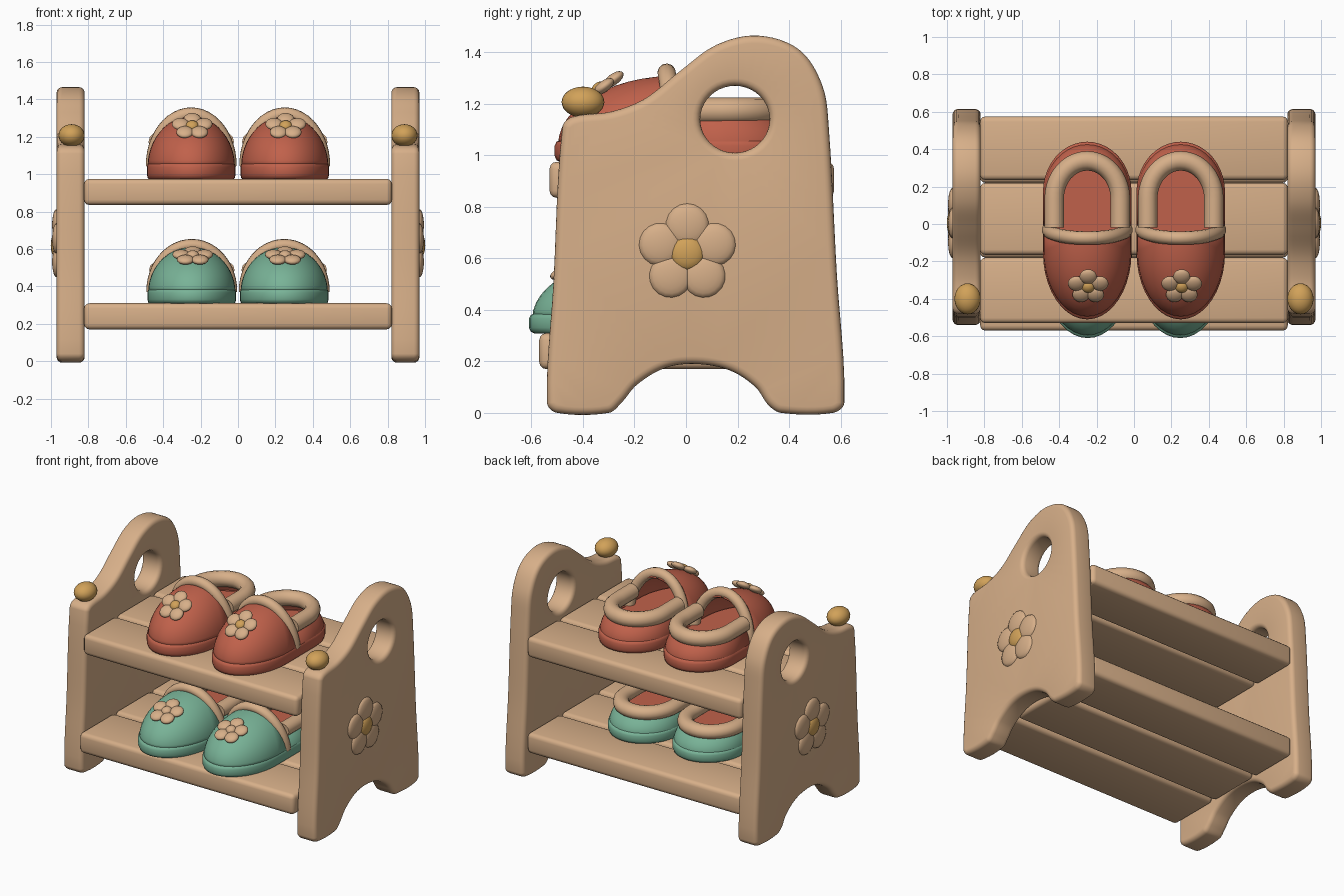
import bpy, bmesh
from math import sin, cos, pi, radians
from mathutils import Matrix, Vector

cube = bpy.data.objects.get("Cube")
if cube:
    bpy.data.objects.remove(cube, do_unlink=True)


def material(name, rgb):
    m = bpy.data.materials.new(name)
    m.use_nodes = True
    m.diffuse_color = (*rgb, 1)
    m.node_tree.nodes["Principled BSDF"].inputs["Base Color"].default_value = (*rgb, 1)
    return m


WOOD = material("light wood", (0.68, 0.43, 0.25))
RED = material("brick red", (0.53, 0.12, 0.07))
TEAL = material("soft teal", (0.19, 0.45, 0.31))
GOLD = material("gold", (0.64, 0.36, 0.10))


def finish(bm, name, mat, loc=(0, 0, 0), scale=(1, 1, 1)):
    bmesh.ops.recalc_face_normals(bm, faces=bm.faces)
    me = bpy.data.meshes.new(name)
    bm.to_mesh(me)
    bm.free()
    me.materials.append(mat)
    ob = bpy.data.objects.new(name, me)
    ob.location, ob.scale = loc, scale
    bpy.context.collection.objects.link(ob)
    bpy.ops.object.select_all(action='DESELECT')
    ob.select_set(True)
    bpy.context.view_layer.objects.active = ob
    bpy.ops.object.shade_smooth_by_angle(angle=radians(50))
    return ob


def skin(bm, rings, closed=True):
    """Join rings of equal point count with quads."""
    rows = [[bm.verts.new(p) for p in r] for r in rings]
    n = len(rows[0])
    for a, b in zip(rows, rows[1:]):
        for i in range(n if closed else n - 1):
            j = (i + 1) % n
            bm.faces.new((a[i], a[j], b[j], b[i]))
    return rows


def tube(name, pts, radius, mat, loc, scale):
    cu = bpy.data.curves.new(name, 'CURVE')
    cu.dimensions = '3D'
    cu.bevel_depth, cu.bevel_resolution, cu.use_fill_caps = radius, 4, True
    sp = cu.splines.new('POLY')
    sp.points.add(len(pts) - 1)
    for p, co in zip(sp.points, pts):
        p.co = (*co, 1)
    sp.use_smooth = True
    cu.materials.append(mat)
    ob = bpy.data.objects.new(name, cu)
    ob.location, ob.scale = loc, scale
    bpy.context.collection.objects.link(ob)


def ball(name, mat, centre, radii):
    bm = bmesh.new()
    bmesh.ops.create_uvsphere(bm, u_segments=24, v_segments=14, radius=1,
                              matrix=Matrix.Diagonal((*radii, 1)))
    return finish(bm, name, mat, centre)


def flower(name, frame, ring, petal, thick, middle, middle_mat):
    """Five petals round a button; frame carries local z to the facing direction."""
    bm = bmesh.new()
    for k in range(5):
        m = (frame @ Matrix.Rotation(k * 2 * pi / 5, 4, 'Z') @ Matrix.Translation((0, ring, 0))
             @ Matrix.Diagonal((petal, petal, thick, 1)))
        bmesh.ops.create_uvsphere(bm, u_segments=18, v_segments=10, radius=1, matrix=m)
    finish(bm, name + "_petals", WOOD)
    bm = bmesh.new()
    m = frame @ Matrix.Translation((0, 0, thick * 0.2)) @ Matrix.Diagonal((middle, middle, thick * 1.1, 1))
    bmesh.ops.create_uvsphere(bm, u_segments=18, v_segments=10, radius=1, matrix=m)
    finish(bm, name + "_button", middle_mat)


# Side panels: rounded plate with foot arch and hand hole
PROFILE = [(-.54, .04), (-.50, 0), (-.30, 0), (-.25, .04), (-.19, .11), (-.08, .175), (.04, .19),
           (.17, .165), (.27, .10), (.32, .03), (.37, 0), (.57, 0), (.615, .04), (.585, .55),
           (.555, 1.1), (.53, 1.27), (.44, 1.41), (.28, 1.465), (.12, 1.43), (-.02, 1.33),
           (-.16, 1.22), (-.29, 1.17), (-.44, 1.15), (-.48, 1.11), (-.515, .5)]


def smooth_loop(points, steps=6):
    p = [Vector(q) for q in points]
    n = len(p)
    tan = [(p[(i + 1) % n] - p[i - 1]).normalized() for i in range(n)]
    out = []
    for i in range(n):
        a, b = p[i], p[(i + 1) % n]
        ta, tb = tan[i] * (b - a).length, tan[(i + 1) % n] * (b - a).length
        for s in range(steps):
            t = s / steps
            out.append(a * (2*t**3 - 3*t**2 + 1) + ta * (t**3 - 2*t**2 + t)
                       + b * (3*t**2 - 2*t**3) + tb * (t**3 - t**2))
    return out


def inset(loop, d):
    n = len(loop)
    out = []
    for i, q in enumerate(loop):
        t = (loop[(i + 1) % n] - loop[i - 1]).normalized()
        out.append(q + Vector((-t.y, t.x)) * d)
    return out


def panel(name, x, half, r):
    outer = smooth_loop(PROFILE)
    hole = [Vector((.19 + .135 * cos(a), 1.14 - .13 * sin(a)))
            for a in [2 * pi * k / 40 for k in range(40)]]
    turns = [k * pi / 8 for k in range(5)]
    section = [(r * (1 - sin(t)), -half + r * (1 - cos(t))) for t in turns]
    section += [(d, -h) for d, h in reversed(section)]
    bm = bmesh.new()
    ends = ([], [])
    for loop in (outer, hole):
        rows = skin(bm, [[(x + h, q.x, q.y) for q in inset(loop, d)] for d, h in section])
        for edges, row in zip(ends, (rows[0], rows[-1])):
            edges += [bm.edges.get((row[i - 1], row[i])) for i in range(len(row))]
    for edges in ends:
        bmesh.ops.triangle_fill(bm, use_beauty=True, use_dissolve=False, edges=edges)
    finish(bm, name, WOOD)


for side, tag in ((1, "left"), (-1, "right")):
    panel(tag + "_side_panel", side * .895, .075, .03)
    ball(tag + "_knob", GOLD, (side * .89, -.4, 1.207), (.07, .083, .06))
    frame = (Matrix.Translation((side * .97, .005, .62)) @ Matrix.Rotation(side * pi / 2, 4, 'Z')
             @ Matrix.Rotation(pi / 2, 4, 'X'))
    flower(tag + "_panel_flower", frame, .11, .083, .024, .066, GOLD)

# Shelf slats
SHELVES = {"upper": (.905, [(-.53, -.18), (-.165, .22), (.235, .575)]),
           "lower": (.24, [(-.57, -.20), (-.18, .20), (.22, .575)])}
for shelf, (z, spans) in SHELVES.items():
    for place, (y0, y1) in zip(("front", "middle", "back"), spans):
        bm = bmesh.new()
        bmesh.ops.create_cube(bm, size=1, matrix=Matrix.Diagonal((1.645, y1 - y0, .14, 1)))
        bmesh.ops.bevel(bm, geom=bm.edges[:], offset=.028, segments=3, profile=.5, affect='EDGES')
        finish(bm, f"{shelf}_{place}_slat", WOOD, (0, (y0 + y1) / 2, z))

# Slippers
WAIST = -.04


def half_outline(side, hw=.237):
    cy, ry = (-.15, .36) if side < 0 else (.17, .27)
    arc = [pi * k / 20 for k in range(21)]
    return ([(hw, WAIST)] + [(hw * cos(a), cy + side * ry * sin(a)) for a in arc]
            + [(-hw, WAIST)])


def ring(points, s, z):
    return [(x * s, WAIST + (y - WAIST) * s, z) for x, y in points]


TOE, HEEL = half_outline(-1), half_outline(1)
FULL = TOE + HEEL[-2:0:-1]


def slipper(name, mat, loc, zs, insole_z, tilt, button):
    sc = (1, 1, zs)
    # sole
    bm = bmesh.new()
    rows = skin(bm, [ring(FULL, s, z) for s, z in
                     ((.95, 0), (.985, .008), (1, .025), (1, .065), (.985, .08), (.95, .088))])
    bm.faces.new(rows[0])
    bm.faces.new(rows[-1])
    finish(bm, name + "_sole", mat, loc, sc)
    # insole
    bm = bmesh.new()
    rows = skin(bm, [ring(FULL, .86, .08), ring(FULL, .86, insole_z)])
    bm.faces.new(rows[-1])
    finish(bm, name + "_insole", RED, loc, sc)
    # toe cap and heel wall
    for part, line, top, rz in (("toe", TOE, 88, .265), ("heel", HEEL, 40, .21)):
        bm = bmesh.new()
        turns = [radians(top * k / 12) for k in range(13)]
        skin(bm, [ring(line, .96 * cos(t), .065 + rz * sin(t)) for t in turns], closed=False)
        ob = finish(bm, f"{name}_{part}", mat, loc, sc)
        mod = ob.modifiers.new("wall", 'SOLIDIFY')
        mod.thickness, mod.offset = .012, 0
    # padded collar and strap
    tube(name + "_collar", ring(HEEL, .745, .2), .052, WOOD, (loc[0], loc[1] + .02, loc[2]), sc)
    arch = [pi * k / 24 for k in range(25)]
    tube(name + "_strap", [(.208 * cos(a), -.03 - .045 * sin(a), .07 + .278 * sin(a)) for a in arch],
         .036, WOOD, loc, sc)
    # flower on the toe
    frame = (Matrix.Translation((loc[0] + .005, loc[1] - .335, loc[2] + .283 * zs))
             @ Matrix.Rotation(radians(tilt), 4, 'X'))
    flower(name + "_flower", frame, .066, .046, .022, .034, button)


for side, tag in ((1, "left"), (-1, "right")):
    slipper(f"upper_{tag}_slipper", RED, (side * .25, 0, .973), 1, .1, 36, GOLD)
    slipper(f"lower_{tag}_slipper", TEAL, (side * .247, -.1, .308), .9, .14, 22, WOOD)
